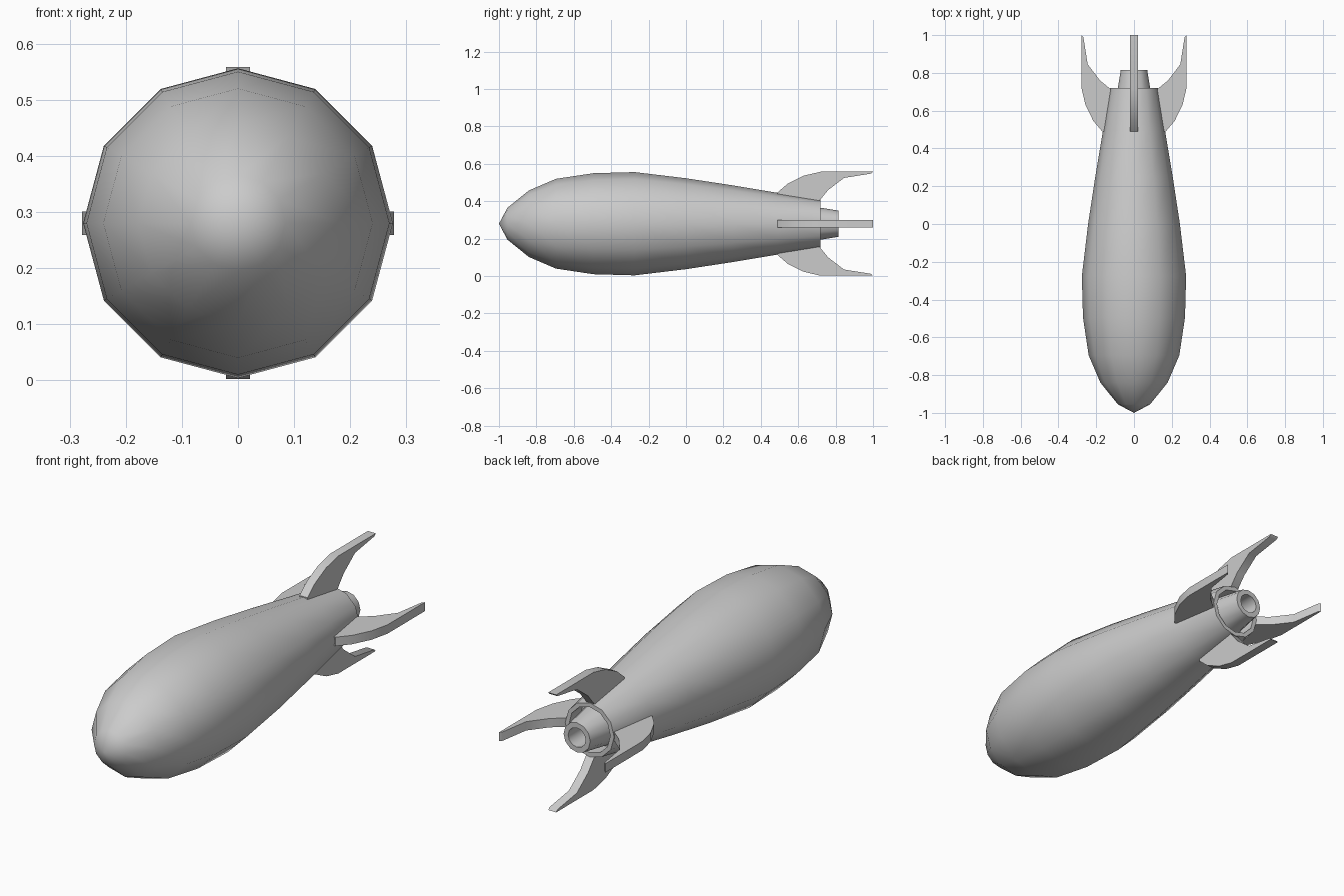
import bpy, bmesh
from math import sin, cos, pi, radians
from mathutils import Matrix

if "Cube" in bpy.data.objects:
    bpy.data.objects.remove(bpy.data.objects["Cube"])

AXIS_Z = 0.28


def finish(bm, name):
    bmesh.ops.remove_doubles(bm, verts=bm.verts, dist=1e-5)
    bmesh.ops.recalc_face_normals(bm, faces=bm.faces)
    mesh = bpy.data.meshes.new(name)
    bm.to_mesh(mesh)
    bm.free()
    ob = bpy.data.objects.new(name, mesh)
    bpy.context.collection.objects.link(ob)
    bpy.ops.object.select_all(action='DESELECT')
    ob.select_set(True)
    bpy.context.view_layer.objects.active = ob
    bpy.ops.object.shade_smooth_by_angle(angle=radians(40))
    return ob


def lathe(name, profile, sides=12):
    """Revolve (y, radius) points around the long axis."""
    bm = bmesh.new()
    rings = []
    for y, r in profile:
        if r == 0:
            rings.append([bm.verts.new((0, y, AXIS_Z))] * sides)
        else:
            rings.append([bm.verts.new((r * sin(2 * pi * i / sides), y,
                                        AXIS_Z + r * cos(2 * pi * i / sides)))
                          for i in range(sides)])
    for a, b in zip(rings, rings[1:]):
        for i in range(sides):
            j = (i + 1) % sides
            quad = list(dict.fromkeys([a[i], a[j], b[j], b[i]]))
            bm.faces.new(quad)
    return finish(bm, name)


# Teardrop hull with a thin rim and a recess at the tail
lathe("hull", [(-1, 0), (-0.955, 0.085), (-0.84, 0.178), (-0.695, 0.24),
               (-0.495, 0.27), (-0.275, 0.276), (0, 0.243), (0.25, 0.205),
               (0.49, 0.165), (0.72, 0.128), (0.72, 0.108), (0.64, 0.108),
               (0.64, 0)])

# Hollow tapered exhaust nozzle
lathe("nozzle", [(0.63, 0.1), (0.815, 0.07), (0.815, 0.046), (0.70, 0.046),
                 (0.70, 0)])

# Four swept tail fins, outline as (y, radius)
outline = [(0.49, 0.14), (0.49, 0.168), (0.545, 0.215), (0.63, 0.257),
           (0.72, 0.278), (1.0, 0.278), (0.99, 0.268), (0.845, 0.245),
           (0.76, 0.18), (0.715, 0.125), (0.69, 0.115)]
for k, side in enumerate(("top", "right", "bottom", "left")):
    bm = bmesh.new()
    face = bm.faces.new([bm.verts.new((-0.021, y, r)) for y, r in outline])
    out = bmesh.ops.extrude_face_region(bm, geom=[face])
    moved = [v for v in out["geom"] if isinstance(v, bmesh.types.BMVert)]
    bmesh.ops.translate(bm, verts=moved, vec=(0.042, 0, 0))
    bm.transform(Matrix.Translation((0, 0, AXIS_Z)) @ Matrix.Rotation(k * pi / 2, 4, 'Y'))
    finish(bm, side + "_fin")
